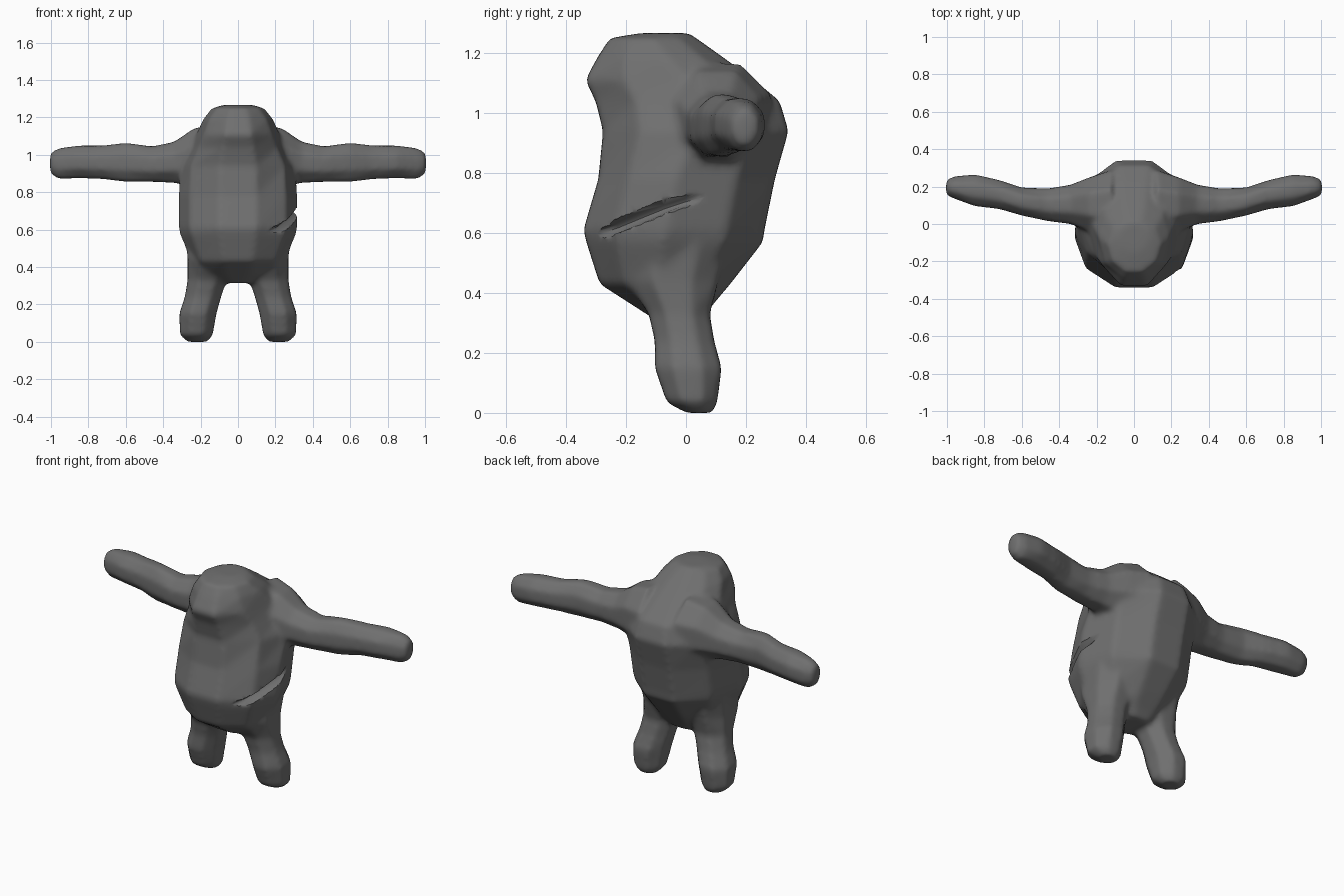
import bpy, bmesh, math
from mathutils import Vector

cube = bpy.data.objects.get("Cube")
if cube:
    bpy.data.objects.remove(cube, do_unlink=True)

grey = bpy.data.materials.new("stone grey")
grey.use_nodes = True
grey.diffuse_color = (0.16, 0.16, 0.16, 1)
grey.node_tree.nodes["Principled BSDF"].inputs["Base Color"].default_value = grey.diffuse_color


def loft(bm, rings):
    """Skin a closed tube through rings of points, capped at both ends."""
    loops = [[bm.verts.new(p) for p in ring] for ring in rings]
    n = len(loops[0])
    for a, b in zip(loops, loops[1:]):
        for i in range(n):
            j = (i + 1) % n
            bm.faces.new((a[i], a[j], b[j], b[i]))
    bm.faces.new(loops[0])
    bm.faces.new(loops[-1])


def ring(sides, offset=0.0):
    for k in range(sides):
        a = 2 * math.pi * (k + offset) / sides
        yield math.cos(a), math.sin(a)


def make_object(name, bm):
    bmesh.ops.recalc_face_normals(bm, faces=bm.faces)
    mesh = bpy.data.meshes.new(name)
    bm.to_mesh(mesh)
    bm.free()
    obj = bpy.data.objects.new(name, mesh)
    bpy.context.scene.collection.objects.link(obj)
    mesh.materials.append(grey)
    return obj


bm = bmesh.new()

# Torso and head: height, half width, middle y, front y, back y
torso = [
    (0.315, 0.12, -0.03, -0.11, 0.06),
    (0.36, 0.20, -0.05, -0.18, 0.09),
    (0.43, 0.25, -0.08, -0.29, 0.15),
    (0.57, 0.31, -0.08, -0.335, 0.26),
    (0.61, 0.32, -0.07, -0.345, 0.265),
    (0.78, 0.32, -0.04, -0.295, 0.30),
    (0.94, 0.31, 0.04, -0.28, 0.345),
    (1.04, 0.26, 0.05, -0.305, 0.315),
    (1.11, 0.225, 0.0, -0.34, 0.23),
    (1.19, 0.19, -0.07, -0.295, 0.12),
    (1.25, 0.14, -0.11, -0.255, 0.035),
    (1.267, 0.08, -0.06, -0.15, 0.01),
]
loft(bm, [[(w * c, m + s * 1.04 * ((m - f) if s < 0 else (b - m)), z)
           for c, s in ring(10)] for z, w, m, f, b in torso])

# Arms: x, low z, high z, front y, back y
arm = [
    (0.12, 0.80, 1.17, -0.07, 0.29),
    (0.24, 0.83, 1.14, -0.04, 0.25),
    (0.34, 0.85, 1.07, 0.0, 0.21),
    (0.46, 0.855, 1.045, 0.015, 0.19),
    (0.60, 0.855, 1.065, 0.045, 0.195),
    (0.72, 0.87, 1.05, 0.08, 0.235),
    (0.85, 0.875, 1.05, 0.095, 0.265),
    (0.96, 0.87, 1.035, 0.135, 0.255),
    (1.005, 0.90, 1.01, 0.155, 0.235),
]
# Legs: height, inner x, outer x, front y, back y
leg = [
    (0.0, 0.165, 0.27, 0.0, 0.09),
    (0.035, 0.135, 0.31, -0.065, 0.105),
    (0.15, 0.115, 0.315, -0.105, 0.12),
    (0.24, 0.09, 0.285, -0.105, 0.095),
    (0.33, 0.06, 0.27, -0.125, 0.08),
    (0.44, 0.04, 0.27, -0.20, 0.11),
    (0.56, 0.03, 0.28, -0.20, 0.14),
]


def box_ring(lo_a, hi_a, lo_b, hi_b):
    for c, s in ring(8, 0.5):
        yield ((lo_a + hi_a) / 2 + c * 1.07 * (hi_a - lo_a) / 2,
               (lo_b + hi_b) / 2 + s * 1.07 * (hi_b - lo_b) / 2)


for side in (1, -1):
    loft(bm, [[(side * x, y, z) for z, y in box_ring(*spec)] for x, *spec in arm])
    loft(bm, [[(side * x, y, z) for x, y in box_ring(*spec)] for z, *spec in leg])

body = make_object("body", bm)

# Crease cutter, wrapping the left side of the belly
bm = bmesh.new()
path = [(0.15, -0.345, 0.59), (0.225, -0.27, 0.605), (0.29, -0.18, 0.645),
        (0.325, -0.07, 0.69), (0.32, 0.02, 0.71), (0.30, 0.12, 0.735)]
sizes = [0.005, 0.03, 0.035, 0.035, 0.025, 0.005]
rings = []
for p, r in zip(path, sizes):
    out = Vector((p[0], p[1], 0)).normalized()
    rings.append([Vector(p) + out * c * r * 1.5 + Vector((0, 0, s * r * 0.7))
                  for c, s in ring(8)])
loft(bm, rings)
crease = make_object("crease_cutter", bm)
crease.hide_render = True
crease.hide_viewport = True

# Fuse the parts, cut the crease, then soften like worn clay
fuse = body.modifiers.new("fuse", "REMESH")
fuse.mode = "VOXEL"
fuse.voxel_size = 0.014
cut = body.modifiers.new("cut", "BOOLEAN")
cut.object = crease
cut.operation = "DIFFERENCE"
cut.solver = "EXACT"
soften = body.modifiers.new("soften", "SMOOTH")
soften.factor = 0.5
soften.iterations = 9

bpy.context.view_layer.objects.active = body
body.select_set(True)
for name in ("fuse", "cut", "soften"):
    bpy.ops.object.modifier_apply(modifier=name)
body.data.materials.clear()
body.data.materials.append(grey)
for poly in body.data.polygons:
    poly.material_index = 0
bpy.data.objects.remove(crease, do_unlink=True)
bpy.ops.object.shade_smooth_by_angle(angle=math.radians(50))
